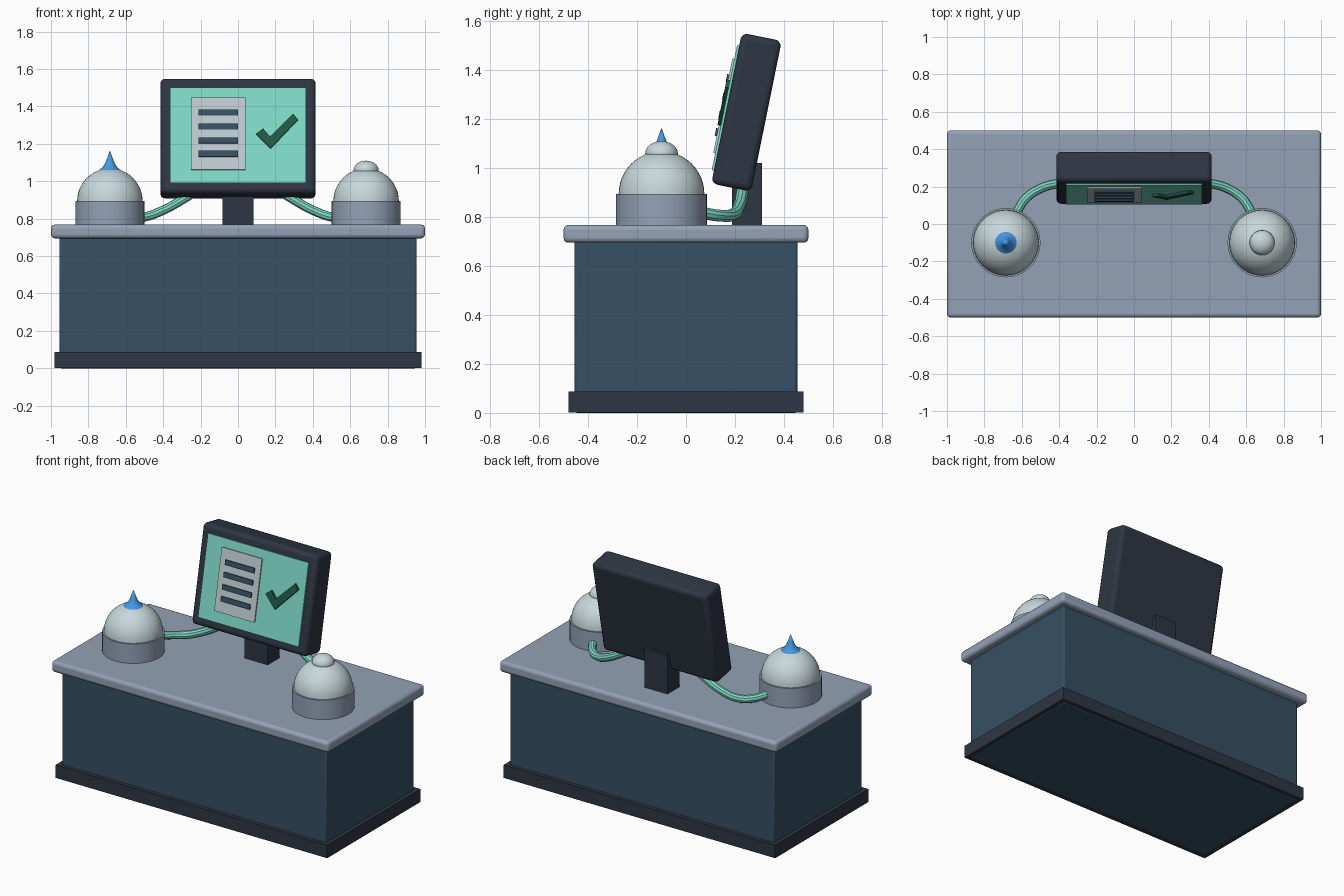
import bpy, bmesh, math
from mathutils import Matrix, Vector

if "Cube" in bpy.data.objects:
    bpy.data.objects.remove(bpy.data.objects["Cube"])


def material(name, r, g, b):
    lin = lambda c: ((c / 255 + 0.055) / 1.055) ** 2.4 if c > 10 else c / 255 / 12.92
    m = bpy.data.materials.new(name)
    m.diffuse_color = (lin(r), lin(g), lin(b), 1)
    m.use_nodes = True
    m.node_tree.nodes["Principled BSDF"].inputs["Base Color"].default_value = m.diffuse_color
    return m


SLATE = material("slate_grey", 148, 162, 182)
NAVY = material("navy_blue", 54, 80, 99)
DARK = material("charcoal", 46, 54, 67)
MINT = material("mint_green", 126, 217, 199)
PALE = material("pale_grey", 200, 215, 219)
PAPER = material("paper_grey", 190, 204, 208)
GREEN = material("dark_green", 32, 88, 68)
BLUE = material("bright_blue", 70, 152, 228)


def finish(name, bm, mat, bevel=0, segments=3, matrix=None):
    bmesh.ops.recalc_face_normals(bm, faces=bm.faces)
    mesh = bpy.data.meshes.new(name)
    bm.to_mesh(mesh)
    bm.free()
    mesh.materials.append(mat)
    ob = bpy.data.objects.new(name, mesh)
    bpy.context.collection.objects.link(ob)
    if matrix:
        ob.matrix_world = matrix
    if bevel:
        mod = ob.modifiers.new("bevel", 'BEVEL')
        mod.width, mod.segments = bevel, segments
    smooth(ob)
    return ob


def smooth(ob):
    bpy.ops.object.select_all(action='DESELECT')
    ob.select_set(True)
    bpy.context.view_layer.objects.active = ob
    bpy.ops.object.shade_smooth_by_angle(angle=math.radians(32))


def box(name, lo, hi, mat, **kw):
    lo, hi = Vector(lo), Vector(hi)
    bm = bmesh.new()
    bmesh.ops.create_cube(bm, size=1, matrix=Matrix.Translation((lo + hi) / 2)
                          @ Matrix.Diagonal((*(hi - lo), 1)))
    return finish(name, bm, mat, **kw)


def lathe(name, profile, mat, x, y, sides=40):
    bm = bmesh.new()
    verts = [bm.verts.new((r, 0, z)) for r, z in profile]
    edges = [bm.edges.new(p) for p in zip(verts, verts[1:])]
    bmesh.ops.spin(bm, geom=verts + edges, cent=(0, 0, 0), axis=(0, 0, 1),
                   angle=math.tau, steps=sides, use_merge=True)
    bmesh.ops.remove_doubles(bm, verts=bm.verts, dist=0.0002)
    return finish(name, bm, mat, matrix=Matrix.Translation((x, y, 0)))


def arc(r, rz, z, n=12):
    return [(r * math.cos(math.pi / 2 * i / n), z + rz * math.sin(math.pi / 2 * i / n))
            for i in range(n + 1)]


# Desk
box("plinth", (-0.98, -0.48, 0.002), (0.98, 0.48, 0.087), DARK)
box("desk_body", (-0.955, -0.455, 0), (0.955, 0.455, 0.71), NAVY, bevel=0.01, segments=2)
box("desk_top", (-1, -0.5, 0.695), (1, 0.5, 0.768), SLATE, bevel=0.02)

# Dome units with their cables
for side, x in (("left", -0.685), ("right", 0.685)):
    s = 1 if x > 0 else -1
    lathe(side + "_dome_base", [(0, 0.76), (0.185, 0.76), (0.185, 0.895), (0, 0.895)],
          SLATE, x, -0.1)
    lathe(side + "_dome", arc(0.175, 0.175, 0.894), PALE, x, -0.1)

    curve = bpy.data.curves.new(side + "_cable", 'CURVE')
    curve.dimensions = '3D'
    curve.bevel_depth, curve.bevel_resolution = 0.025, 3
    curve.use_fill_caps = True
    curve.resolution_u = 8
    path = [(0.63, 0.06, 0.818), (0.58, 0.135, 0.806), (0.5, 0.19, 0.809),
            (0.4, 0.218, 0.845), (0.3, 0.23, 0.9), (0.22, 0.24, 0.95)]
    spline = curve.splines.new('BEZIER')
    spline.bezier_points.add(len(path) - 1)
    for p, (px, py, pz) in zip(spline.bezier_points, path):
        p.co = (s * px, py, pz)
        p.handle_left_type = p.handle_right_type = 'AUTO'
    curve.materials.append(MINT)
    cable = bpy.data.objects.new(side + "_cable", curve)
    bpy.context.collection.objects.link(cable)
    bpy.ops.object.select_all(action='DESELECT')
    cable.select_set(True)
    bpy.context.view_layer.objects.active = cable
    bpy.ops.object.convert(target='MESH')
    smooth(bpy.context.object)

# Dome tips: a flared spike and a round button
lathe("blue_spike", [(0, 1.055), (0.058, 1.06), (0.04, 1.074), (0.027, 1.093),
                     (0.016, 1.12), (0, 1.165)], BLUE, -0.685, -0.1, 24)
lathe("round_button", [(0, 1.03), (0.06, 1.04)] + arc(0.067, 0.052, 1.058, 8),
      PALE, 0.685, -0.1, 32)

# Monitor, leaning back
box("monitor_stand", (-0.083, 0.188, 0.76), (0.083, 0.31, 1.02), DARK)
tilt = Matrix.Translation((0, 0.247, 1.228)) @ Matrix.Rotation(-0.2, 4, 'X')
box("monitor_case", (-0.415, -0.083, -0.314), (0.415, 0.083, 0.314), DARK,
    bevel=0.025, matrix=tilt)
box("screen", (-0.363, -0.092, -0.26), (0.363, -0.082, 0.26), MINT, matrix=tilt)
box("document", (-0.25, -0.1, -0.19), (0.04, -0.091, 0.204), PAPER, matrix=tilt)
for i, z in enumerate((0.121, 0.045, -0.031, -0.104)):
    box(f"text_line_{i + 1}", (-0.21, -0.108, z - 0.016), (0.0, -0.099, z + 0.016),
        NAVY, matrix=tilt)

# Check mark on the screen
bm = bmesh.new()
outline = [(0.096, 0.005), (0.134, 0.034), (0.171, -0.01), (0.294, 0.115),
           (0.321, 0.083), (0.174, -0.075)]
face = bm.faces.new([bm.verts.new((x, -0.091, z)) for x, z in outline])
ext = bmesh.ops.extrude_face_region(bm, geom=[face])
bmesh.ops.translate(bm, vec=(0, -0.015, 0),
                    verts=[v for v in ext["geom"] if isinstance(v, bmesh.types.BMVert)])
finish("check_mark", bm, GREEN, matrix=tilt)
